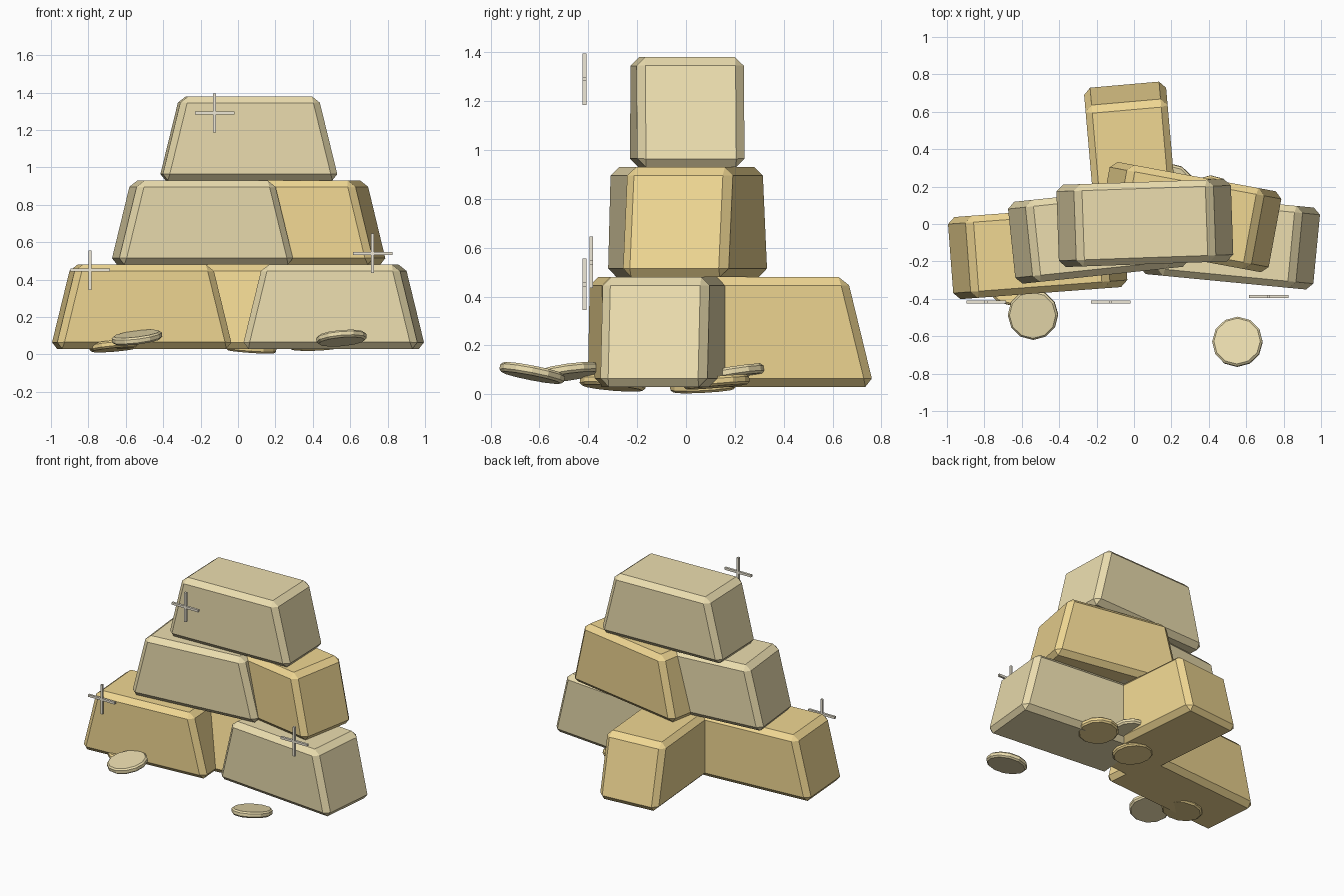
import bpy, bmesh
from math import radians
from mathutils import Matrix

if "Cube" in bpy.data.objects:
    bpy.data.objects.remove(bpy.data.objects["Cube"])


def material(name, rgb):
    m = bpy.data.materials.new(name)
    m.diffuse_color = (*rgb, 1)
    m.use_nodes = True
    m.node_tree.nodes["Principled BSDF"].inputs["Base Color"].default_value = m.diffuse_color
    return m


GOLD = material("gold", (0.87, 0.68, 0.29))
PALE = material("pale_gold", (0.84, 0.73, 0.43))
GLINT = material("glint", (0.86, 0.81, 0.68))


def finish(bm, name, mat, loc, rot=(0, 0, 0)):
    bmesh.ops.recalc_face_normals(bm, faces=bm.faces)
    me = bpy.data.meshes.new(name)
    bm.to_mesh(me)
    bm.free()
    me.materials.append(mat)
    ob = bpy.data.objects.new(name, me)
    ob.location = loc
    ob.rotation_euler = [radians(a) for a in rot]
    bpy.context.collection.objects.link(ob)
    return ob


def ingot(name, mat, x, y, z, turn):
    # Box tapered along its length only, all edges chamfered
    bm = bmesh.new()
    bmesh.ops.create_cube(bm, size=1)
    for v in bm.verts:
        length = 0.73 if v.co.z > 0 else 0.95
        v.co = (v.co.x * length, v.co.y * 0.44, v.co.z * 0.45)
    bmesh.ops.bevel(bm, geom=bm.edges[:], offset=0.035, segments=1,
                    profile=0.5, affect='EDGES')
    finish(bm, name, mat, (x, y, z + 0.225), (0, 0, turn))


def coin(name, mat, loc, tilt):
    # Twelve-sided disc with chamfered rims
    bm = bmesh.new()
    bmesh.ops.create_cone(bm, cap_ends=True, segments=12, radius1=0.135,
                          radius2=0.135, depth=0.04)
    rims = [e for e in bm.edges if abs(e.verts[0].co.z - e.verts[1].co.z) < 1e-4]
    bmesh.ops.bevel(bm, geom=rims, offset=0.01, segments=1,
                    profile=0.5, affect='EDGES')
    finish(bm, name, mat, loc, (*tilt, 0))


def sparkle(name, loc):
    # Two thin crossed bars
    bm = bmesh.new()
    for size in ((0.21, 0.016, 0.016), (0.016, 0.016, 0.21)):
        bmesh.ops.create_cube(bm, size=1, matrix=Matrix.Diagonal((*size, 1)))
    finish(bm, name, GLINT, loc)


# Bottom layer of three, middle layer of two, one on top
ingot("ingot_bottom_left", GOLD, -0.515, -0.15, 0.03, 4.3)
ingot("ingot_bottom_right", PALE, 0.512, -0.09, 0.03, -5.5)
ingot("ingot_bottom_back", GOLD, -0.01, 0.28, 0.03, 95)
ingot("ingot_middle_left", PALE, -0.19, -0.055, 0.48, 6)
ingot("ingot_middle_right", GOLD, 0.295, 0.037, 0.48, -10.5)
ingot("ingot_top", PALE, 0.058, 0.005, 0.93, 2)

# Loose coins round the foot of the pile
coin("coin_front_left", PALE, (-0.54, -0.485, 0.09), (8, -7))
coin("coin_front_right", PALE, (0.553, -0.63, 0.087), (-11, -5))
coin("coin_left", GOLD, (-0.66, -0.30, 0.045), (-5, -5))
coin("coin_centre", GOLD, (0.07, 0.07, 0.034), (3, 4))
coin("coin_right", GOLD, (0.41, 0.125, 0.05), (5, -2))
coin("coin_back", PALE, (0.19, 0.19, 0.085), (9, -4))

# Sparkles floating in front
sparkle("sparkle_top", (-0.125, -0.416, 1.29))
sparkle("sparkle_left", (-0.79, -0.416, 0.45))
sparkle("sparkle_right", (0.72, -0.388, 0.54))
